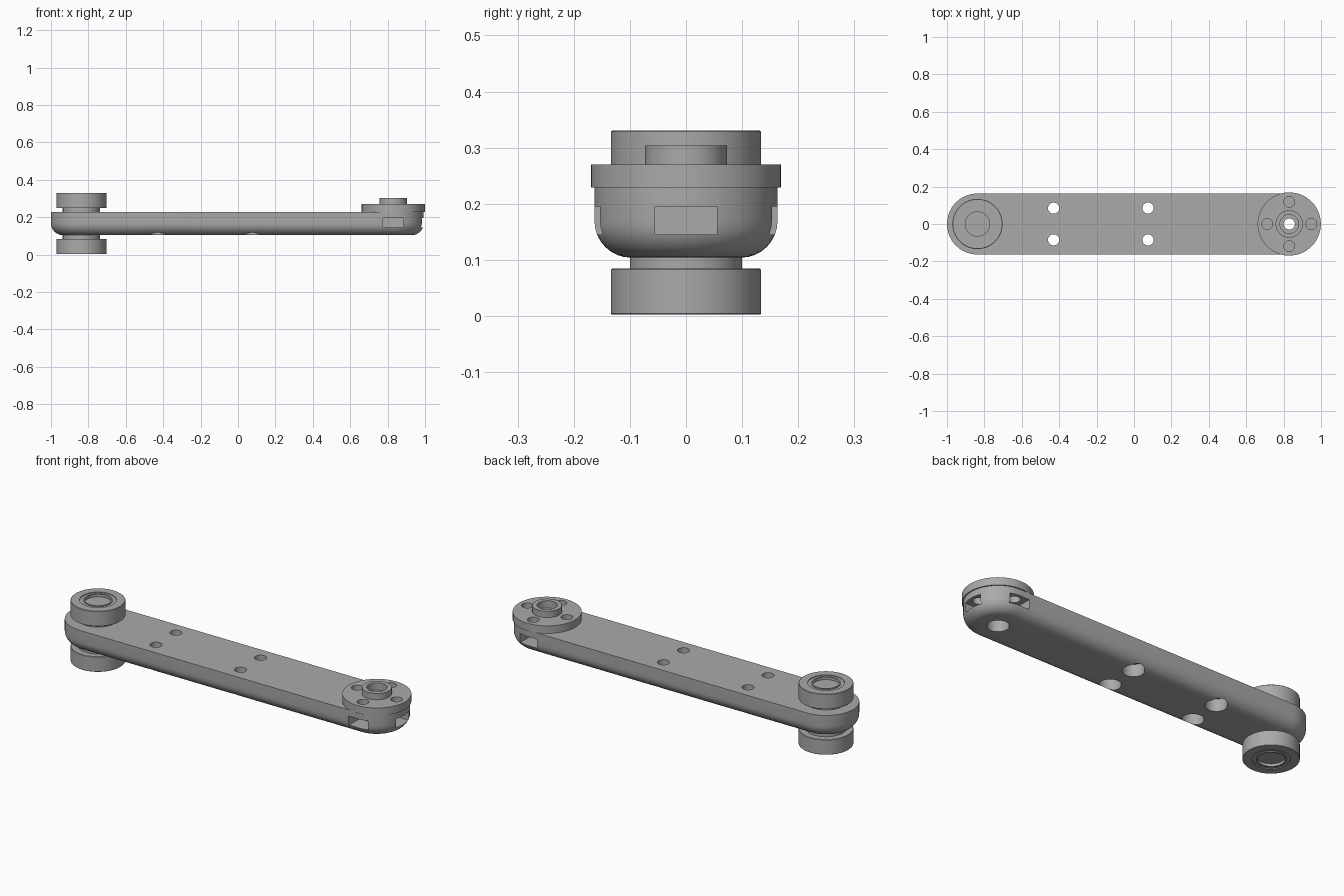
import bpy, bmesh, math

cube = bpy.data.objects.get("Cube")
if cube:
    bpy.data.objects.remove(cube, do_unlink=True)

PIVOT_X, HUB_X = -0.837, 0.83
ARM_BOTTOM, ARM_TOP, ARM_R = 0.104, 0.229, 0.163

grey = bpy.data.materials.new("plain grey")
grey.use_nodes = True
colour = (0.4, 0.4, 0.4, 1)
grey.diffuse_color = colour
grey.node_tree.nodes["Principled BSDF"].inputs["Base Color"].default_value = colour


def add_object(name, bm):
    bmesh.ops.recalc_face_normals(bm, faces=bm.faces)
    mesh = bpy.data.meshes.new(name)
    bm.to_mesh(mesh)
    bm.free()
    mesh.materials.append(grey)
    obj = bpy.data.objects.new(name, mesh)
    bpy.context.collection.objects.link(obj)
    return obj


def finish(obj):
    obj.data.shade_smooth()
    obj.data.set_sharp_from_angle(angle=math.radians(30))


def revolve(name, x, profile, closed=False, steps=64):
    """Turn a radius/height profile about a vertical axis at x."""
    bm = bmesh.new()
    verts = [bm.verts.new((x + r, 0, z)) for r, z in profile]
    edges = [bm.edges.new(pair) for pair in zip(verts, verts[1:])]
    if closed:
        edges.append(bm.edges.new((verts[-1], verts[0])))
    bmesh.ops.spin(bm, geom=verts + edges, cent=(x, 0, 0), axis=(0, 0, 1),
                   angle=math.tau, steps=steps, use_duplicate=False)
    bmesh.ops.remove_doubles(bm, verts=bm.verts, dist=0.0001)
    return add_object(name, bm)


def drill(x, y, radius, low, high):
    bm = bmesh.new()
    bmesh.ops.create_cone(bm, cap_ends=True, segments=32, radius1=radius,
                          radius2=radius, depth=high - low)
    bmesh.ops.translate(bm, vec=(x, y, (low + high) / 2), verts=bm.verts)
    return add_object("drill", bm)


def pocket(angle):
    """Square slot running inwards to the hub from the given direction."""
    bm = bmesh.new()
    bmesh.ops.create_cube(bm, size=1)
    for v in bm.verts:
        along = 0.135 + v.co.x * 0.13
        across = v.co.y * 0.11
        c, s = math.cos(angle), math.sin(angle)
        v.co = (HUB_X + along * c - across * s, along * s + across * c,
                0.17 + v.co.z * 0.05)
    return add_object("pocket", bm)


def cut(obj, cutters):
    for cutter in cutters:
        mod = obj.modifiers.new("cut", "BOOLEAN")
        mod.operation, mod.solver, mod.object = "DIFFERENCE", "EXACT", cutter
        with bpy.context.temp_override(object=obj, active_object=obj):
            bpy.ops.object.modifier_apply(modifier=mod.name)
        bpy.data.objects.remove(cutter, do_unlink=True)


# Arm: round-ended bar with a rounded lower edge
bm = bmesh.new()
fillet, steps, half = 0.065, 8, 24
levels = [(ARM_R - fillet * (1 - math.sin(a)), ARM_BOTTOM + fillet * (1 - math.cos(a)))
          for a in (math.pi / 2 * i / steps for i in range(steps + 1))]
levels.append((ARM_R, ARM_TOP))
rings = []
for radius, z in levels:
    ring = []
    for cx, start in ((HUB_X, -math.pi / 2), (PIVOT_X, math.pi / 2)):
        for i in range(half + 1):
            a = start + math.pi * i / half
            ring.append(bm.verts.new((cx + radius * math.cos(a), radius * math.sin(a), z)))
    rings.append(ring)
for low, high in zip(rings, rings[1:]):
    for i in range(len(low)):
        j = (i + 1) % len(low)
        bm.faces.new((low[i], low[j], high[j], high[i]))
bm.faces.new(rings[0])
bm.faces.new(rings[-1])
arm = add_object("arm", bm)

# Bolt holes, wider from below, then the hub bore, nut pockets and screw holes
DIRECTIONS = [i * math.pi / 2 for i in range(4)]
SCREWS = [(HUB_X + 0.118 * math.cos(a), 0.118 * math.sin(a)) for a in DIRECTIONS]
cutters = []
for x, y in [(x, y) for x in (-0.43, 0.075) for y in (-0.085, 0.085)] + [(HUB_X, 0)]:
    cutters += [drill(x, y, 0.03, 0, 0.5), drill(x, y, 0.053, 0, 0.17)]
cutters += [pocket(a) for a in DIRECTIONS if math.cos(a) > -0.5]
cutters += [drill(x, y, 0.029, 0.16, 0.5) for x, y in SCREWS]
cut(arm, cutters)
finish(arm)

# Flange with raised hub and stepped bore
flange = revolve("hub_flange", HUB_X, [
    (0.03, ARM_TOP), (0.169, ARM_TOP), (0.169, 0.27), (0.073, 0.27),
    (0.073, 0.304), (0.05, 0.304), (0.05, 0.265), (0.03, 0.265)], closed=True)
cut(flange, [drill(x, y, 0.029, 0.1, 0.5) for x, y in SCREWS])
finish(flange)

# Rollers above and below the pivot end, each with a neck and recessed face
MIDDLE = 0.1665
for name, side in (("upper_roller", 1), ("lower_roller", -1)):
    outline = [(0, 0.06), (0.1, 0.06), (0.1, 0.082), (0.132, 0.082), (0.134, 0.084),
               (0.134, 0.162), (0.132, 0.164), (0.09, 0.164), (0.09, 0.16),
               (0.072, 0.16), (0.072, 0.164), (0.065, 0.164), (0.065, 0.15), (0, 0.15)]
    finish(revolve(name, PIVOT_X, [(r, MIDDLE + side * h) for r, h in outline]))
